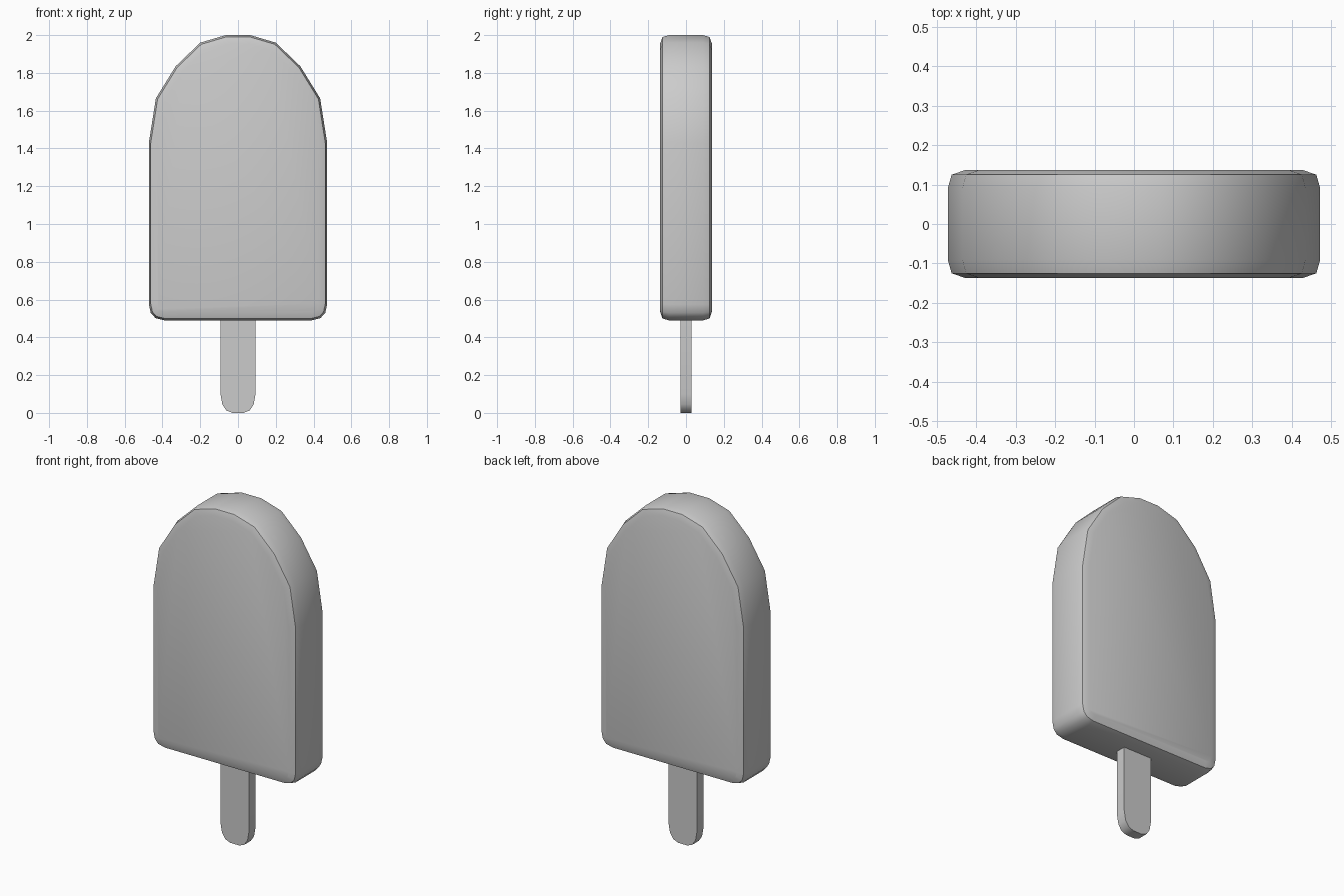
import bpy, bmesh, math
from mathutils import Vector

if "Cube" in bpy.data.objects:
    bpy.data.objects.remove(bpy.data.objects["Cube"])


def inset(points, dist):
    """Offset a counter-clockwise outline inward with mitred corners."""
    out = []
    for i, p in enumerate(points):
        d1 = (p - points[i - 1]).normalized()
        d2 = (points[(i + 1) % len(points)] - p).normalized()
        n1, n2 = Vector((-d1.y, d1.x)), Vector((-d2.y, d2.x))
        out.append(p + (n1 + n2) * dist / (1 + n1.dot(n2)))
    return out


def slab(name, half, layers):
    """Loft a mirrored (x, z) outline through (y, inset) layers, front to back."""
    outline = [Vector(p) for p in half] + [Vector((-x, z)) for x, z in reversed(half)]
    bm = bmesh.new()
    rings = [[bm.verts.new((p.x, y, p.y)) for p in inset(outline, d)] for y, d in layers]
    n = len(outline)
    for a, b in zip(rings, rings[1:]):
        for i in range(n):
            j = (i + 1) % n
            bm.faces.new((a[i], b[i], b[j], a[j]))
    bm.faces.new(rings[0])
    bm.faces.new(rings[-1][::-1])
    bmesh.ops.recalc_face_normals(bm, faces=bm.faces)
    mesh = bpy.data.meshes.new(name)
    bm.to_mesh(mesh)
    bm.free()
    obj = bpy.data.objects.new(name, mesh)
    bpy.context.collection.objects.link(obj)
    bpy.ops.object.select_all(action='DESELECT')
    obj.select_set(True)
    bpy.context.view_layer.objects.active = obj
    bpy.ops.object.shade_smooth_by_angle(angle=math.radians(40))
    return obj


# Frozen body: arched top, softened bottom corners, rounded front and back rims
slab("ice_body",
     [(0.39, 0.49), (0.437, 0.502), (0.462, 0.53), (0.472, 0.575),
      (0.472, 1.43), (0.435, 1.665), (0.33, 1.835), (0.20, 1.96), (0.065, 2.0)],
     [(-0.137, 0.045), (-0.125, 0.01), (-0.09, 0),
      (0.09, 0), (0.125, 0.01), (0.137, 0.045)])

# Flat stick with a rounded lower end, pushed slightly into the body
slab("stick",
     [(0.03, 0.0), (0.062, 0.013), (0.083, 0.045), (0.093, 0.10), (0.093, 0.52)],
     [(-0.03, 0), (0.03, 0)])
